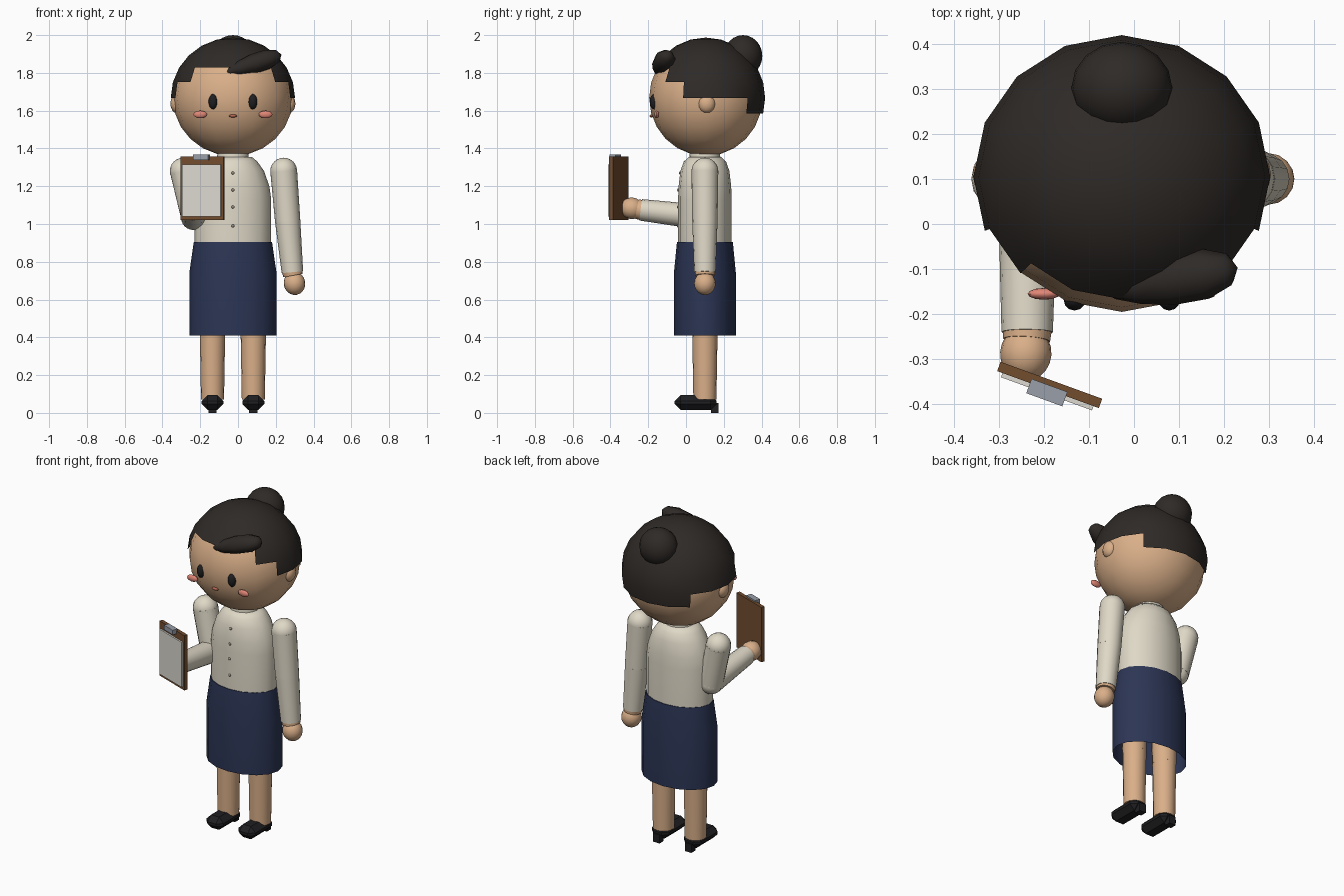
import bpy, bmesh, math
from mathutils import Vector, Matrix

if "Cube" in bpy.data.objects:
    bpy.data.objects.remove(bpy.data.objects["Cube"])

CX, CY = -0.027, 0.10   # body axis


def mat(name, r, g, b):
    m = bpy.data.materials.new(name)
    m.diffuse_color = (r, g, b, 1)
    m.use_nodes = True
    m.node_tree.nodes["Principled BSDF"].inputs["Base Color"].default_value = m.diffuse_color
    return m


SKIN = mat("skin", 0.70, 0.43, 0.25)
HAIR = mat("hair", 0.028, 0.023, 0.02)
CREAM = mat("cream", 0.74, 0.69, 0.57)
NAVY = mat("navy", 0.025, 0.036, 0.09)
BLACK = mat("black", 0.014, 0.014, 0.016)
PINK = mat("pink", 0.75, 0.24, 0.18)
LIPS = mat("lips", 0.45, 0.13, 0.08)
BROWN = mat("brown", 0.17, 0.075, 0.028)
PAPER = mat("paper", 0.72, 0.70, 0.64)
STEEL = mat("steel", 0.32, 0.35, 0.40)
TAN = mat("button_tan", 0.35, 0.31, 0.25)


def finish(name, bm, m, smooth=True, angle=50):
    bmesh.ops.recalc_face_normals(bm, faces=bm.faces)
    me = bpy.data.meshes.new(name)
    bm.to_mesh(me)
    bm.free()
    ob = bpy.data.objects.new(name, me)
    bpy.context.collection.objects.link(ob)
    me.materials.append(m)
    if smooth:
        bpy.ops.object.select_all(action='DESELECT')
        ob.select_set(True)
        bpy.context.view_layer.objects.active = ob
        bpy.ops.object.shade_smooth_by_angle(angle=math.radians(angle))
    return ob


def ball(name, c, r, m, seg=16, rings=12, rot=None):
    bm = bmesh.new()
    bmesh.ops.create_uvsphere(bm, u_segments=seg, v_segments=rings, radius=1)
    M = Matrix.Translation(c) @ (rot or Matrix()) @ Matrix.Diagonal((*r, 1))
    bmesh.ops.transform(bm, matrix=M, verts=bm.verts)
    return finish(name, bm, m)


def box(name, c, size, m, rz=0, bevel=0):
    bm = bmesh.new()
    bmesh.ops.create_cube(bm, size=1)
    M = Matrix.Translation(c) @ Matrix.Rotation(rz, 4, 'Z') @ Matrix.Diagonal((*size, 1))
    bmesh.ops.transform(bm, matrix=M, verts=bm.verts)
    if bevel:
        bmesh.ops.bevel(bm, geom=bm.edges[:], offset=bevel, segments=1, affect='EDGES')
    return finish(name, bm, m, smooth=False)


def limb(name, a, b, r1, r2, m, seg=16):
    a, b = Vector(a), Vector(b)
    d = b - a
    bm = bmesh.new()
    bmesh.ops.create_cone(bm, cap_ends=True, segments=seg, radius1=r1, radius2=r2, depth=d.length)
    M = Matrix.Translation((a + b) / 2) @ d.to_track_quat('Z', 'Y').to_matrix().to_4x4()
    bmesh.ops.transform(bm, matrix=M, verts=bm.verts)
    return finish(name, bm, m)


def loft(name, rings, m, seg=16, caps=True):
    # elliptical rings (z, rx, ry) stacked around the body axis
    bm = bmesh.new()
    loops = []
    for z, rx, ry in rings:
        loops.append([bm.verts.new((CX + rx * math.cos(t), CY + ry * math.sin(t), z))
                      for t in (2 * math.pi * i / seg for i in range(seg))])
    for lo, hi in zip(loops, loops[1:]):
        for i in range(seg):
            j = (i + 1) % seg
            bm.faces.new((lo[i], lo[j], hi[j], hi[i]))
    if caps:
        bm.faces.new(loops[0])
        bm.faces.new(loops[-1])
    return finish(name, bm, m)


# blouse, collar, neck and skirt
loft("blouse", [(0.88, 0.203, 0.142), (1.13, 0.203, 0.142), (1.20, 0.193, 0.139), (1.28, 0.165, 0.130),
                (1.33, 0.130, 0.112), (1.355, 0.10, 0.085)], CREAM)
loft("collar", [(1.335, 0.086, 0.083), (1.375, 0.082, 0.080)], CREAM)
loft("neck", [(1.33, 0.07, 0.07), (1.42, 0.07, 0.07)], SKIN)
skirt = loft("skirt", [(0.41, 0.231, 0.164), (0.74, 0.231, 0.164), (0.905, 0.207, 0.148)], NAVY, caps=False)
loft("skirt_waist", [(0.895, 0.206, 0.147), (0.904, 0.206, 0.147)], NAVY)

# blouse buttons
for i, (z, y) in enumerate([(0.99, -0.043), (1.09, -0.043), (1.18, -0.041), (1.27, -0.032)]):
    ball(f"button_{i}", (CX, y, z), (0.008, 0.006, 0.008), TAN, 8, 6)

# legs and heeled shoes
for side, s in (("left", 1), ("right", -1)):
    x = CX + s * 0.108
    limb(f"{side}_thigh", (x, CY, 0.41), (x, CY, 0.80), 0.067, 0.078, SKIN)
    limb(f"{side}_shin", (x, CY, 0.07), (x, CY, 0.42), 0.061, 0.067, SKIN)
    box(f"{side}_shoe", (x, 0.051, 0.055), (0.116, 0.222, 0.078), BLACK, bevel=0.031)
    box(f"{side}_heel", (x, 0.152, 0.026), (0.044, 0.04, 0.052), BLACK)

# arms: shoulder, elbow, wrist, hand
arms = {
    "left": ((0.242, 0.10, 1.28), (0.263, 0.10, 1.015), (0.288, 0.10, 0.745), (0.299, 0.10, 0.686)),
    "right": ((-0.290, 0.10, 1.28), (-0.235, 0.09, 1.035), (-0.237, -0.24, 1.075), (-0.240, -0.287, 1.083)),
}
for side, (sh, el, wr, ha) in arms.items():
    ball(f"{side}_shoulder", sh, (0.071,) * 3, CREAM)
    limb(f"{side}_upper_sleeve", sh, el, 0.071, 0.067, CREAM)
    ball(f"{side}_elbow", el, (0.067,) * 3, CREAM)
    limb(f"{side}_lower_sleeve", el, wr, 0.067, 0.057, CREAM)
    d = (Vector(ha) - Vector(wr)).normalized()
    limb(f"{side}_wrist", Vector(wr) - d * 0.005, Vector(wr) + d * 0.018, 0.054, 0.052, SKIN)
    ball(f"{side}_hand", ha, (0.057, 0.057, 0.062), SKIN, 16, 10,
         d.to_track_quat('Z', 'Y').to_matrix().to_4x4())

# clipboard
tilt = math.radians(-20)
R = Matrix.Rotation(tilt, 4, 'Z')
board = Vector((-0.187, -0.357, 1.19))
for name, off, size, m in (
        ("clipboard", (0, 0, 0), (0.24, 0.022, 0.335), BROWN),
        ("paper", (0, -0.016, -0.013), (0.215, 0.010, 0.275), PAPER),
        ("clip", (0, -0.018, 0.163), (0.085, 0.034, 0.028), STEEL)):
    box(name, board + R @ Vector(off), size, m, rz=tilt)

# head, ears and face
HEAD = Vector((CX, 0.105, 1.668))
ball("head", HEAD, (0.318, 0.300, 0.308), SKIN)
for side, s in (("left", 1), ("right", -1)):
    ball(f"{side}_ear", (CX + s * 0.297, 0.11, 1.637), (0.034, 0.046, 0.05), SKIN, 12, 8)
    ball(f"{side}_eye", (CX + s * 0.105, -0.168, 1.648), (0.024, 0.024, 0.041), BLACK, 12, 8)
    ball(f"{side}_cheek", (CX + s * 0.173, -0.155, 1.58), (0.036, 0.013, 0.02), PINK, 12, 8)
ball("mouth", (CX, -0.183, 1.572), (0.022, 0.010, 0.008), LIPS, 12, 8)

# hair cap: sphere shell with a stepped hairline
bm = bmesh.new()
bmesh.ops.create_uvsphere(bm, u_segments=16, v_segments=12, radius=1)
drop = []
for f in bm.faces:
    c = f.calc_center_median()
    flat = math.hypot(c.x, c.y)
    ahead = -c.y / flat
    limit = 30 if ahead > 0.707 else 15 if ahead > 0.383 else 0 if ahead > -0.707 else -15
    if math.degrees(math.atan2(c.z, flat)) < limit:
        drop.append(f)
bmesh.ops.delete(bm, geom=drop, context='FACES')
bmesh.ops.transform(bm, matrix=Matrix.Translation(HEAD) @ Matrix.Diagonal((0.329, 0.314, 0.319, 1)), verts=bm.verts)
finish("hair_cap", bm, HAIR)

# bun and side-swept fringe
ball("hair_bun", (CX, 0.302, 1.890), (0.112, 0.102, 0.11), HAIR)
bm = bmesh.new()
bmesh.ops.create_uvsphere(bm, u_segments=8, v_segments=6, radius=1)
bmesh.ops.rotate(bm, matrix=Matrix.Rotation(math.pi / 2, 3, 'Y'), verts=bm.verts)
for v in bm.verts:
    k = 0.95 + 0.28 * v.co.x
    v.co.y *= k
    v.co.z *= k
M = (Matrix.Translation((0.082, -0.123, 1.848)) @ Matrix.Rotation(math.radians(10), 4, 'Z')
     @ Matrix.Rotation(math.radians(-18), 4, 'Y') @ Matrix.Diagonal((0.158, 0.06, 0.055, 1)))
bmesh.ops.transform(bm, matrix=M, verts=bm.verts)
finish("hair_fringe", bm, HAIR)
